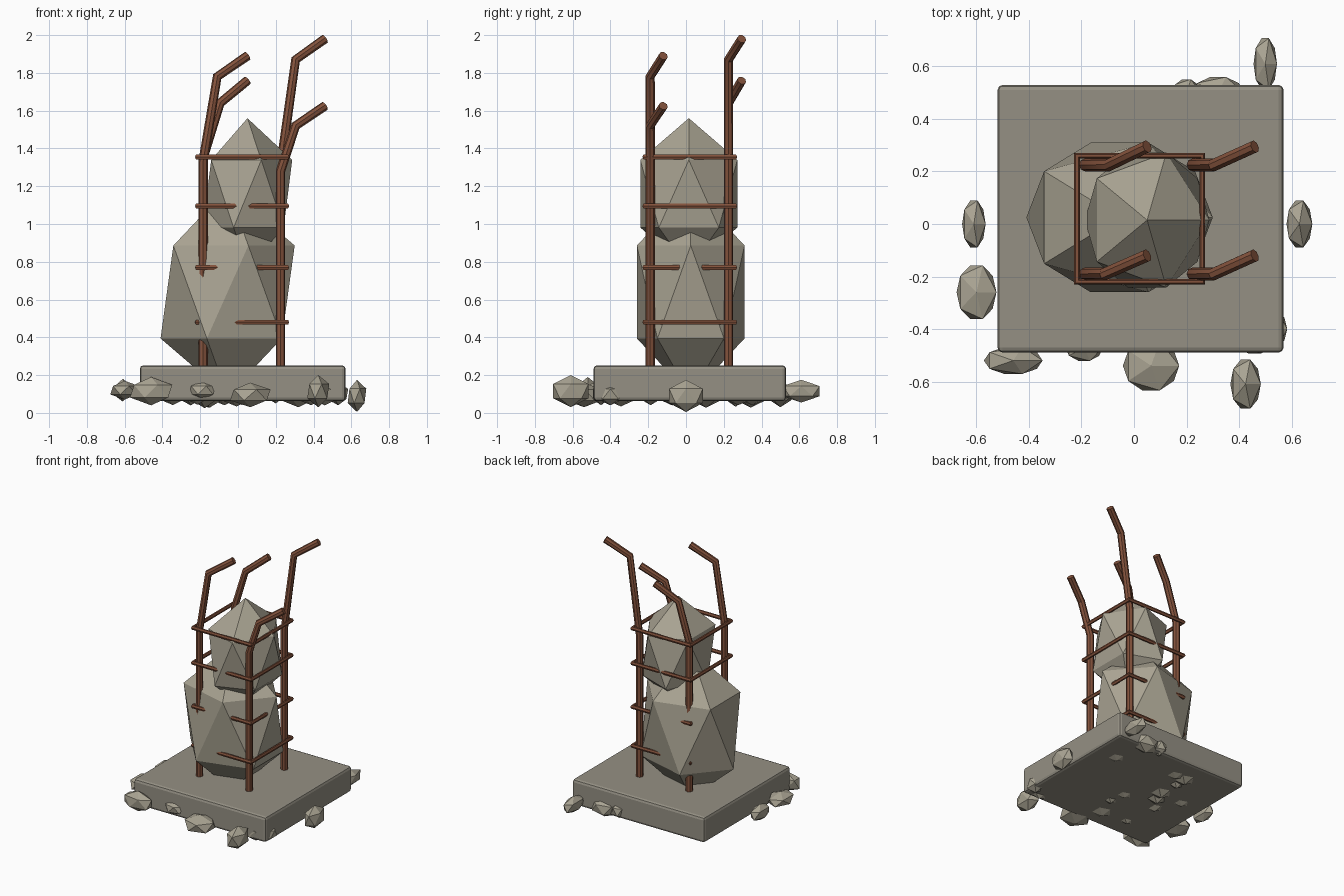
import bpy, random
from math import radians

if "Cube" in bpy.data.objects:
    bpy.data.objects.remove(bpy.data.objects["Cube"])
random.seed(4)


def material(name, rgb):
    m = bpy.data.materials.new(name)
    m.diffuse_color = (*rgb, 1)
    m.use_nodes = True
    m.node_tree.nodes["Principled BSDF"].inputs["Base Color"].default_value = m.diffuse_color
    return m


CONCRETE = material("concrete", (0.30, 0.28, 0.23))
STONE = material("stone", (0.40, 0.37, 0.29))
RUST = material("rust", (0.23, 0.085, 0.045))


def rock(name, loc, size, turn=0.0):
    # twenty-sided stone, size given as radii
    bpy.ops.mesh.primitive_ico_sphere_add(subdivisions=1, radius=1, location=loc)
    ob = bpy.context.object
    ob.name = name
    ob.scale = size
    ob.rotation_euler.z = radians(turn)
    ob.data.materials.append(STONE)
    return ob


def rod(name, points, radius, closed=False, res=2):
    # round bar swept along a polyline
    cu = bpy.data.curves.new(name, 'CURVE')
    cu.dimensions = '3D'
    cu.bevel_depth = radius
    cu.bevel_resolution = res
    cu.use_fill_caps = True
    sp = cu.splines.new('POLY')
    sp.points.add(len(points) - 1)
    for p, co in zip(sp.points, points):
        p.co = (*co, 1)
    sp.use_cyclic_u = closed
    ob = bpy.data.objects.new(name, cu)
    bpy.context.collection.objects.link(ob)
    bpy.ops.object.select_all(action='DESELECT')
    ob.select_set(True)
    bpy.context.view_layer.objects.active = ob
    bpy.ops.object.convert(target='MESH')
    ob = bpy.context.object
    ob.data.materials.append(RUST)
    bpy.ops.object.shade_smooth_by_angle(angle=radians(40))


# base slab
bpy.ops.mesh.primitive_cube_add(size=1, location=(0.025, 0.02, 0.157))
slab = bpy.context.object
slab.name = "base_slab"
slab.scale = (1.09, 1.02, 0.19)
bpy.ops.object.transform_apply(location=False, rotation=False, scale=True)
bevel = slab.modifiers.new("bevel", 'BEVEL')
bevel.width = 0.02
bevel.segments = 2
slab.data.materials.append(CONCRETE)

# two stacked concrete chunks
rock("lower_chunk", (-0.055, 0.025, 0.64), (0.397, 0.335, 0.55))
rock("upper_chunk", (0.05, 0.015, 1.16), (0.265, 0.302, 0.40))

# upright bars: x, y, first bend z, second bend (x, z), tip (x, z)
uprights = {
    "front_left": (-0.185, -0.19, 1.33, (-0.11, 1.78), (0.05, 1.89)),
    "front_right": (0.225, -0.19, 1.28, (0.305, 1.52), (0.46, 1.625)),
    "back_left": (-0.185, 0.225, 1.35, (-0.095, 1.64), (0.05, 1.76)),
    "back_right": (0.225, 0.225, 1.30, (0.305, 1.87), (0.46, 1.98)),
}
for side, (x, y, z, (kx, kz), (tx, tz)) in uprights.items():
    rod("upright_" + side,
        [(x, y, 0.2), (x, y, z), (kx, y, kz), (tx, y + 0.07, tz)], 0.025)

# square ties around the uprights
for i, z in enumerate((0.48, 0.77, 1.095, 1.355)):
    rod(f"tie_{i + 1}", [(-0.217, -0.22, z), (0.26, -0.22, z),
                         (0.26, 0.26, z), (-0.217, 0.26, z)], 0.015, True, 1)

# rubble around the edge: location, radii
rubble = [
    ((-0.61, 0.00, 0.12), (0.05, 0.105, 0.06)),
    ((0.63, 0.00, 0.09), (0.055, 0.105, 0.085)),
    ((-0.60, -0.26, 0.12), (0.085, 0.12, 0.05)),
    ((-0.46, -0.52, 0.115), (0.125, 0.06, 0.075)),
    ((-0.19, -0.47, 0.12), (0.08, 0.06, 0.05)),
    ((0.065, -0.54, 0.095), (0.12, 0.11, 0.065)),
    ((0.425, -0.61, 0.115), (0.065, 0.11, 0.085)),
    ((0.50, 0.61, 0.115), (0.05, 0.115, 0.06)),
    ((0.20, 0.50, 0.11), (0.06, 0.06, 0.06)),
    ((0.32, 0.50, 0.10), (0.11, 0.07, 0.07)),
    ((0.53, -0.40, 0.10), (0.06, 0.08, 0.06)),
    ((0.46, -0.45, 0.10), (0.09, 0.05, 0.06)),
]
for i, (loc, size) in enumerate(rubble):
    rock(f"rubble_{i + 1}", loc, size)

# small stones poking out below the slab
for i in range(12):
    loc = (random.uniform(-0.42, 0.45), random.uniform(-0.42, 0.42), 0.10)
    size = (random.uniform(0.06, 0.1), random.uniform(0.06, 0.1),
            random.uniform(0.055, 0.075))
    rock(f"under_stone_{i + 1}", loc, size)
